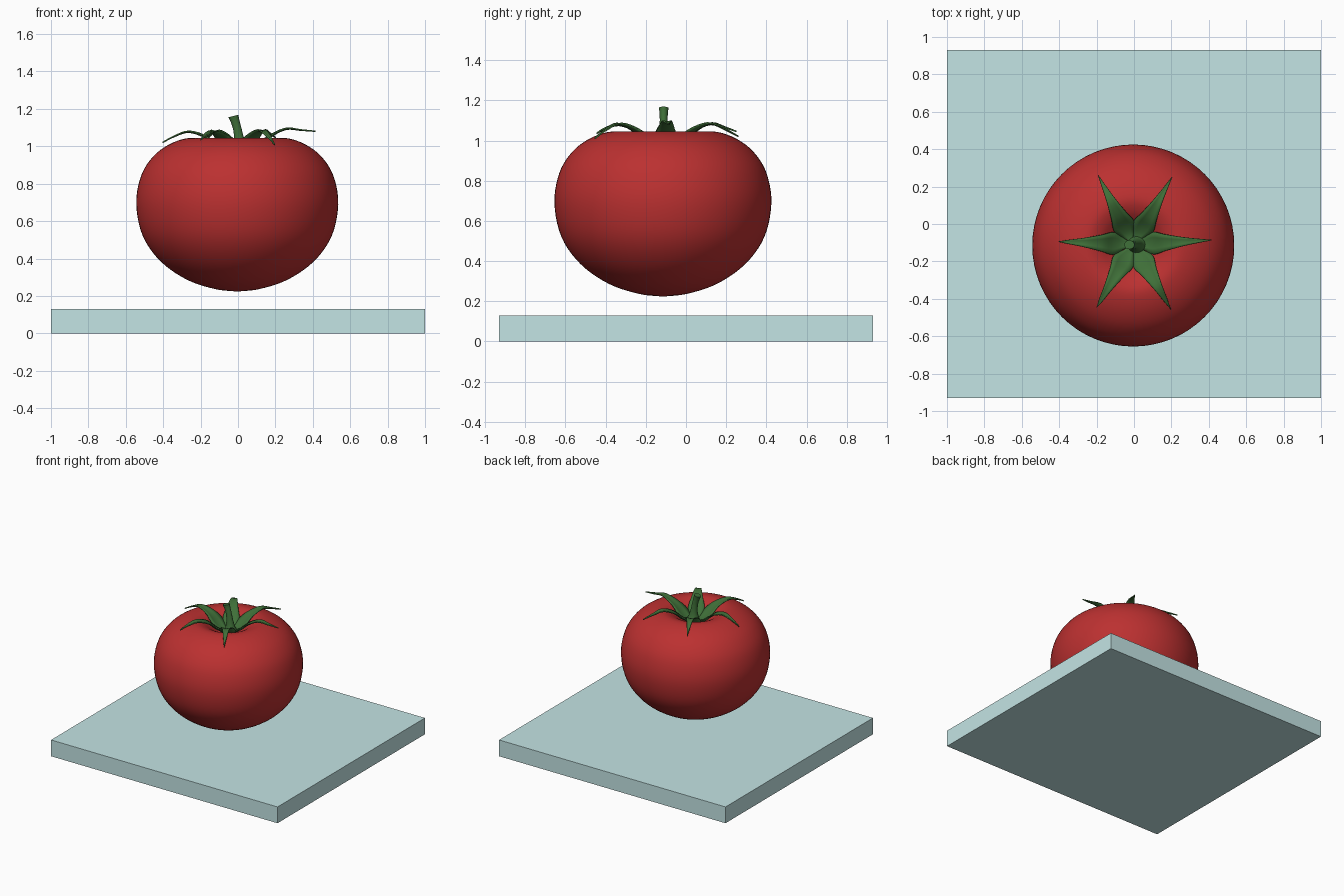
import bpy, bmesh, math
from mathutils import Vector

if "Cube" in bpy.data.objects:
    bpy.data.objects.remove(bpy.data.objects["Cube"])

CX, CY = -0.004, -0.115


def material(name, rgb):
    m = bpy.data.materials.new(name)
    m.diffuse_color = (*rgb, 1)
    m.use_nodes = True
    m.node_tree.nodes["Principled BSDF"].inputs["Base Color"].default_value = m.diffuse_color
    return m


def spline(pts, steps):
    """Catmull-Rom curve through the points."""
    p = [Vector(q) for q in pts]
    p = [2 * p[0] - p[1]] + p + [2 * p[-1] - p[-2]]
    out = []
    for i in range(1, len(p) - 2):
        a, b, c, d = p[i - 1:i + 3]
        for k in range(steps):
            t = k / steps
            out.append(0.5 * (2 * b + (c - a) * t + (2 * a - 5 * b + 4 * c - d) * t**2
                              + (3 * b - a - 3 * c + d) * t**3))
    return out + [p[-2]]


def finish(name, bm, mat, smooth=True):
    bmesh.ops.remove_doubles(bm, verts=bm.verts, dist=1e-5)
    bmesh.ops.recalc_face_normals(bm, faces=bm.faces)
    me = bpy.data.meshes.new(name)
    bm.to_mesh(me)
    bm.free()
    for f in me.polygons:
        f.use_smooth = smooth
    me.materials.append(mat)
    ob = bpy.data.objects.new(name, me)
    bpy.context.collection.objects.link(ob)
    return ob


def skin(bm, rows, closed):
    """Quads between neighbouring rows of points."""
    v = [[bm.verts.new(c) for c in r] for r in rows]
    n = len(v[0])
    for a, b in zip(v, v[1:]):
        for i in range(n if closed else n - 1):
            j = (i + 1) % n
            bm.faces.new((a[i], a[j], b[j], b[i]))
    return v


red = material("tomato_red", (0.50, 0.03, 0.03))
green = material("leaf_green", (0.05, 0.16, 0.04))
teal = material("board_teal", (0.55, 0.78, 0.78))

# board
bm = bmesh.new()
bmesh.ops.create_cube(bm, size=1)
for v in bm.verts:
    v.co = (v.co.x * 2, v.co.y * 1.86, (v.co.z + 0.5) * 0.13)
finish("board", bm, teal, False)

# tomato body: lathed profile with a dimple on top
profile = [(0, 0.223), (0.12, 0.237), (0.27, 0.287), (0.41, 0.385), (0.505, 0.52), (0.54, 0.69),
           (0.515, 0.84), (0.45, 0.945), (0.36, 1.012), (0.26, 1.044), (0.19, 1.03),
           (0.13, 0.99), (0.07, 0.945), (0, 0.93)]
bm = bmesh.new()
skin(bm, [[(CX + r * math.cos(a), CY + r * math.sin(a), z)
           for a in (math.tau * i / 64 for i in range(64))] for r, z in spline(profile, 5)], True)
finish("tomato_body", bm, red)

# calyx leaves: direction in degrees, length, arch height, tip height
leaves = [(3, 0.42, 1.09, 1.08), (60, 0.415, 1.082, 1.045), (117, 0.415, 1.08, 1.02),
          (178, 0.40, 1.075, 1.02), (240, 0.39, 1.075, 1.035), (300, 0.40, 1.08, 1.01)]
for n, (deg, length, arch, tip) in enumerate(leaves):
    ang = math.radians(deg)
    path = spline([(0, 0.955, 0), (0.055, 0.962, 0.032), (0.105, 0.99, 0.06), (0.17, 1.045, 0.044),
                   (0.26, arch, 0.025), (0.34, arch * 0.55 + tip * 0.45, 0.012),
                   (length, tip, 0.001)], 4)
    rows = []
    for r, z, w in path:
        row = []
        for s in (-1, -0.5, 0, 0.5, 1):
            x, y = r, s * w
            dz = 0.012 * abs(s) * min(1, r / 0.1) * (w / 0.05)
            row.append((CX + x * math.cos(ang) - y * math.sin(ang),
                        CY + 0.007 + x * math.sin(ang) + y * math.cos(ang), z + dz))
        rows.append(row)
    bm = bmesh.new()
    skin(bm, rows, False)
    ob = finish(f"leaf_{n + 1}", bm, green)
    mod = ob.modifiers.new("thickness", "SOLIDIFY")
    mod.thickness, mod.offset = 0.007, 0

# stem: flared at the base, leaning to the left
stem = [(0.008, 0.945, 0.06), (0.008, 0.98, 0.04), (0.006, 1.03, 0.027), (-0.003, 1.09, 0.022),
        (-0.016, 1.135, 0.023), (-0.025, 1.162, 0.027)]
bm = bmesh.new()
v = skin(bm, [[(x + r * math.cos(a), CY + 0.004 + r * 0.9 * math.sin(a), z - 0.25 * r * -math.cos(a))
               for a in (math.tau * i / 16 for i in range(16))] for x, z, r in spline(stem, 4)], True)
bm.faces.new(v[-1])
ob = finish("stem", bm, green)
bpy.context.view_layer.objects.active = ob
ob.select_set(True)
bpy.ops.object.shade_smooth_by_angle(angle=math.radians(40))
